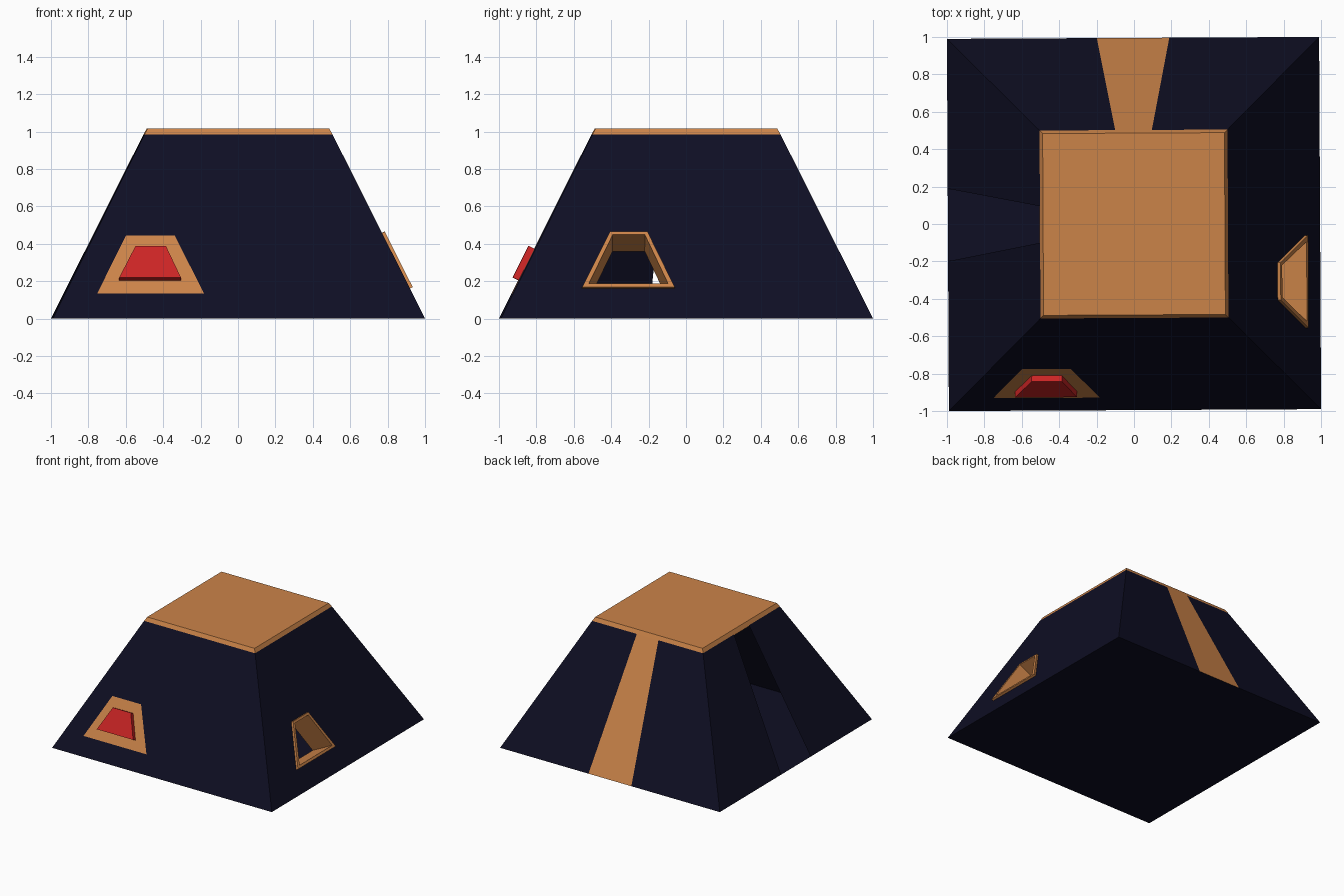
import bpy, bmesh, math
from mathutils import Matrix, Vector

cube = bpy.data.objects.get("Cube")
if cube:
    bpy.data.objects.remove(cube)

BASE, TOP_Z, SLOPE = 0.995, 0.985, 0.5
TURN = math.radians(0.3)                       # whole model sits slightly turned
NORMAL = Vector((0, -1, SLOPE)).normalized()
FRONT, LEFT, BACK, RIGHT = range(4)            # quarter turns from the front


def material(name, rgb):
    m = bpy.data.materials.new(name)
    m.use_nodes = True
    m.diffuse_color = (*rgb, 1)
    m.node_tree.nodes["Principled BSDF"].inputs["Base Color"].default_value = (*rgb, 1)
    return m


NAVY = material("dark_navy", (0.0045, 0.0045, 0.017))
TAN = material("tan_orange", (0.60, 0.23, 0.066))
RED = material("red", (0.60, 0.018, 0.018))


def on_wall(side, corners, out=0.0):
    """Map (across, height) points onto a sloping wall, pushed out along its normal."""
    turn = Matrix.Rotation(side * math.pi / 2 + TURN, 3, 'Z')
    return [turn @ (Vector((u, SLOPE * z - BASE, z)) + NORMAL * out) for u, z in corners]


def trapezoid(bottom, z0, top, z1):
    return [(bottom[0], z0), (bottom[1], z0), (top[1], z1), (top[0], z1)]


def wall_panel(left, right):
    """Full height panel between fractions of the wall width, -1 to 1."""
    top = BASE - SLOPE * TOP_Z
    return trapezoid((left * BASE, right * BASE), 0, (left * top, right * top), TOP_Z)


def square(half, z):
    turn = Matrix.Rotation(TURN, 3, 'Z')
    return [turn @ Vector((x * half, y * half, z))
            for x, y in ((-1, -1), (1, -1), (1, 1), (-1, 1))]


def bridge(a, b):
    """Quads joining two matching loops."""
    n = len(a)
    return [[a[i], a[(i + 1) % n], b[(i + 1) % n], b[i]] for i in range(n)]


def build(name, mats, faces, recalc=False):
    """faces: list of (corner points, material index)."""
    bm = bmesh.new()
    for pts, index in faces:
        bm.faces.new([bm.verts.new(p) for p in pts]).material_index = index
    bmesh.ops.remove_doubles(bm, verts=bm.verts, dist=1e-5)
    if recalc:
        bmesh.ops.recalc_face_normals(bm, faces=bm.faces)
    mesh = bpy.data.meshes.new(name)
    bm.to_mesh(mesh)
    bm.free()
    for m in mats:
        mesh.materials.append(m)
    obj = bpy.data.objects.new(name, mesh)
    bpy.context.collection.objects.link(obj)
    return obj


def plain(faces, index=0):
    return [(f, index) for f in faces]


# Front wall with a flush tan window surround
surround = trapezoid((-0.757, -0.187), 0.135, (-0.603, -0.343), 0.445)
outer, inner = on_wall(FRONT, wall_panel(-1, 1)), on_wall(FRONT, surround)
build("front_wall", [NAVY, TAN], plain(bridge(outer, inner)) + [(inner, 1)])

# Raised red window block
pane = trapezoid((-0.64, -0.31), 0.204, (-0.552, -0.39), 0.373)
low, high = on_wall(FRONT, pane), on_wall(FRONT, pane, 0.035)
build("window_block", [RED], plain(bridge(low, high) + [high, low[::-1]]), True)

# Left wall with an opening
opening = trapezoid((-0.56, -0.065), 0.16, (-0.41, -0.21), 0.457)
build("left_wall", [NAVY],
      plain(bridge(on_wall(LEFT, wall_panel(-1, 1)), on_wall(LEFT, opening))))

# Deep frame lining the opening
hole = trapezoid((-0.525, -0.10), 0.178, (-0.396, -0.224), 0.44)
loops = [on_wall(LEFT, opening, -0.18), on_wall(LEFT, opening, 0.018),
         on_wall(LEFT, hole, 0.018), on_wall(LEFT, hole, -0.18)]
frame = [f for i in range(4) for f in bridge(loops[i], loops[(i + 1) % 4])]
build("opening_frame", [TAN], plain(frame), True)

# Back wall with a tan centre stripe, right wall with an open slot
SLOT = 0.195
sides = [wall_panel(-1, -SLOT), wall_panel(SLOT, 1)]
build("back_wall", [NAVY, TAN], plain([on_wall(BACK, s) for s in sides])
      + [(on_wall(BACK, wall_panel(-SLOT, SLOT)), 1)])
build("right_wall", [NAVY], plain([on_wall(RIGHT, s) for s in sides]))

# Floor and roof cap
build("floor", [NAVY], plain([square(BASE, 0)[::-1]]))
rim, lid = square(0.505, 0.98), square(0.486, 1.015)
build("roof_cap", [TAN], plain(bridge(rim, lid) + [lid, rim[::-1]]), True)
